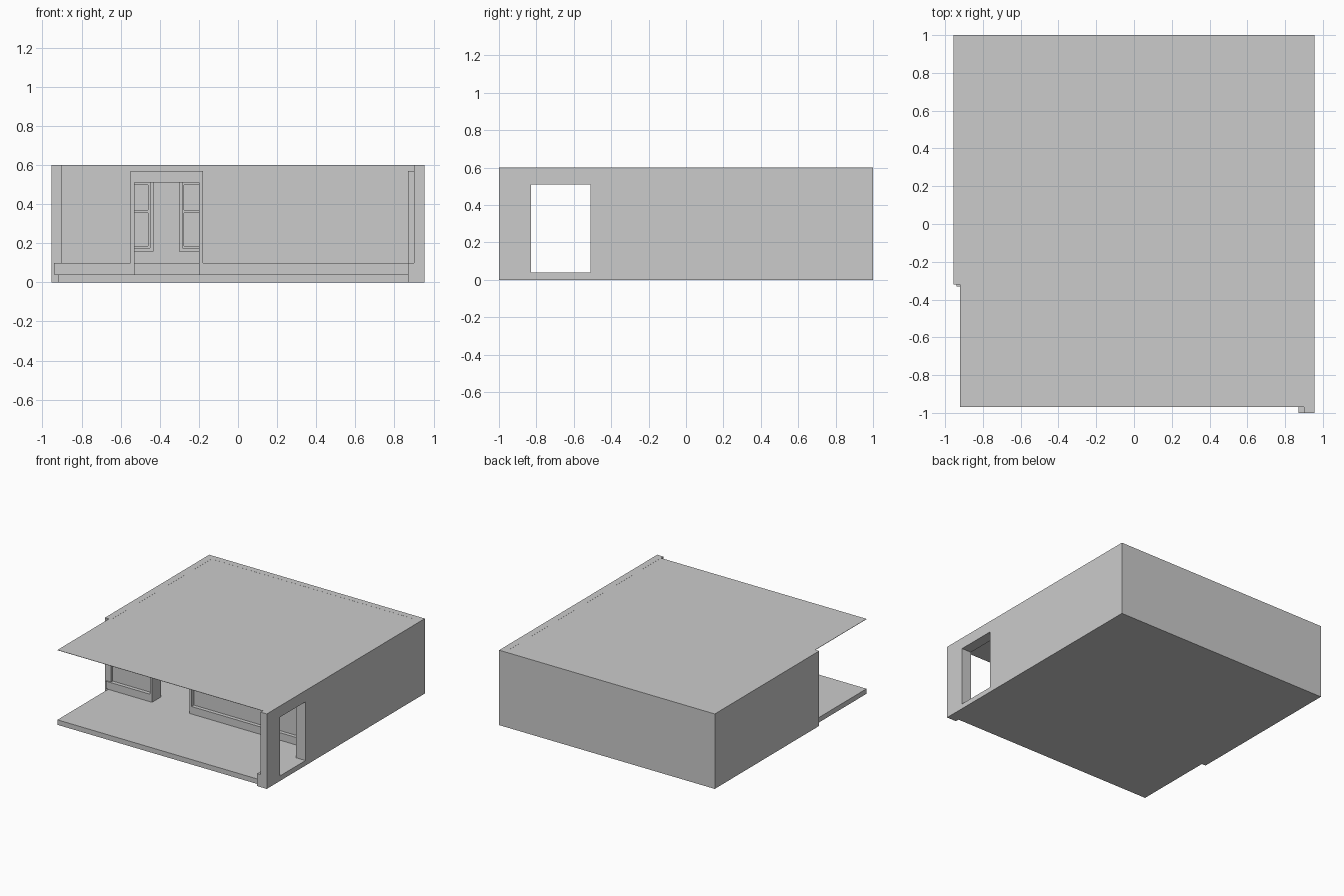
import bpy, bmesh
from mathutils import Matrix, Vector

if "Cube" in bpy.data.objects:
    bpy.data.objects.remove(bpy.data.objects["Cube"])

FLOOR, H = 0.04, 0.6
DOOR_TOP, BASE_TOP, CASE_TOP = 0.51, 0.10, 0.57


def boxes(name, ranges):
    """One object from boxes given as (x0, x1, y0, y1, z0, z1)."""
    bm = bmesh.new()
    for x0, x1, y0, y1, z0, z1 in ranges:
        m = Matrix.Translation(((x0 + x1) / 2, (y0 + y1) / 2, (z0 + z1) / 2))
        m = m @ Matrix.Diagonal((x1 - x0, y1 - y0, z1 - z0, 1))
        bmesh.ops.create_cube(bm, size=1, matrix=m)
    me = bpy.data.meshes.new(name)
    bm.to_mesh(me)
    bm.free()
    ob = bpy.data.objects.new(name, me)
    bpy.context.collection.objects.link(ob)
    return ob


def cut(ob, ranges):
    """Cut box-shaped openings, then remove the cutter."""
    cutter = boxes("cutter", ranges)
    cutter.hide_render = True
    mod = ob.modifiers.new("openings", "BOOLEAN")
    mod.operation, mod.solver, mod.object = "DIFFERENCE", "EXACT", cutter
    dg = bpy.context.evaluated_depsgraph_get()
    me = bpy.data.meshes.new_from_object(ob.evaluated_get(dg))
    ob.modifiers.clear()
    ob.data = me
    bpy.data.objects.remove(cutter)


def span(axis, u0, u1, d0, d1, z0, z1):
    """Box along a wall: u runs along the wall axis, d is its depth."""
    return (u0, u1, d0, d1, z0, z1) if axis == "x" else (d0, d1, u0, u1, z0, z1)


def trim(name, axis, u0, u1, d0, d1, door=None):
    """Baseboard with an optional door casing rising from it."""
    if door is None:
        return boxes(name, [span(axis, u0, u1, d0, d1, FLOOR, BASE_TOP)])
    a, b = door
    w = 0.02
    ob = boxes(name, [span(axis, u0, u1, d0, d1, 0.0 if u0 == -1 else FLOOR, BASE_TOP),
                      ])
    cut(ob, [span(axis, a - w, b + w, d0 - 1e-2, d1 + 1e-2, -1, 1)])
    case = boxes(name + "_casing", [span(axis, a - w, b + w, d0, d1, FLOOR, CASE_TOP)])
    cut(case, [span(axis, a, b, d0 - 1e-2, d1 + 1e-2, -1, DOOR_TOP)])
    return ob


def window(name, axis, u0, u1, z0, z1, d, s):
    """Inner casing, glazing bar and recessed sash; d = wall face, s = outward."""
    w = 0.018
    lo, hi = sorted((d - s * 0.02, d))
    ring = boxes(name + "_casing", [span(axis, u0 - w, u1 + w, lo, hi, z0 - w, z1 + w)])
    cut(ring, [span(axis, u0, u1, lo - .01, hi + .01, z0, z1)])
    lo, hi = sorted((d + s * 0.015, d + s * 0.03))
    sash = boxes(name + "_sash", [span(axis, u0, u1, lo, hi, z0, z1)])
    zm = z0 + (z1 - z0) * 0.56
    cut(sash, [span(axis, u0 + .01, u1 - .01, lo - .01, hi + .01, a, b)
               for a, b in ((z0 + .012, zm - .007), (zm + .007, z1 - .012))])


# floor and roof
boxes("floor_slab", [(-0.92, 0.91, -0.97, 0.96, 0, FLOOR)])
boxes("roof_sheet", [(-0.92, 0.91, -0.97, 0.96, 0.597, 0.5995)])

# windows (blind from outside), as wall-direction ranges
back_windows = [(-0.67, -0.45, 0.175), (-0.285, -0.06, 0.175), (0.48, 0.71, 0.39)]
left_windows = [(0.21, 0.44, 0.175), (0.62, 0.85, 0.175)]

# outer walls as one L/U shell: back, left and long right wall
bm = bmesh.new()
outline = [(-.955, -.32), (-.9, -.32), (-.9, .95), (.9, .95), (.9, -1),
           (.955, -1), (.955, 1), (-.955, 1)]
face = bm.faces.new([bm.verts.new((x, y, 0)) for x, y in outline])
top = bmesh.ops.extrude_face_region(bm, geom=[face])["geom"]
bmesh.ops.translate(bm, vec=Vector((0, 0, H)),
                    verts=[v for v in top if isinstance(v, bmesh.types.BMVert)])
bmesh.ops.recalc_face_normals(bm, faces=bm.faces)
me = bpy.data.meshes.new("outer_walls")
bm.to_mesh(me)
bm.free()
walls = bpy.data.objects.new("outer_walls", me)
bpy.context.collection.objects.link(walls)
cut(walls,
    [(0.85, 1.0, -0.83, -0.51, FLOOR, DOOR_TOP)]
    + [(a, b, 0.9, 0.99, z, DOOR_TOP) for a, b, z in back_windows]
    + [(-0.945, -0.85, a, b, z, DOOR_TOP) for a, b, z in left_windows])

# front wall with doorway, and room partition
front = boxes("front_wall", [(-0.905, 0.905, -0.30, -0.25, 0.02, 0.5995)])
cut(front, [(-0.53, -0.20, -0.4, -0.1, FLOOR, DOOR_TOP)])
boxes("partition_wall", [(0.25, 0.29, -0.255, 0.955, 0.02, 0.5995)])

# window casings and sashes
for i, (a, b, z) in enumerate(back_windows):
    window(f"back_window_{i}", "x", a, b, z, DOOR_TOP, 0.95, 1)
for i, (a, b, z) in enumerate(left_windows):
    window(f"left_window_{i}", "y", a, b, z, DOOR_TOP, -0.90, -1)

# baseboards and door casings
trim("front_trim_outer", "x", -0.94, 0.9, -0.33, -0.30, (-0.53, -0.20))
trim("front_trim_inner", "x", -0.9, 0.25, -0.25, -0.22, (-0.53, -0.20))
trim("porch_trim", "y", -1, -0.33, 0.87, 0.90, (-0.83, -0.51))
for k, (a, b) in enumerate(((-0.9, 0.25), (0.29, 0.9))):
    trim(f"back_baseboard_{k}", "x", a, b, 0.93, 0.95)
for k, d in enumerate((-0.90, 0.23, 0.29, 0.88)):
    trim(f"side_baseboard_{k}", "y", -0.22, 0.93, d, d + 0.02)
trim("front_baseboard_right_room", "x", 0.29, 0.9, -0.25, -0.23)
